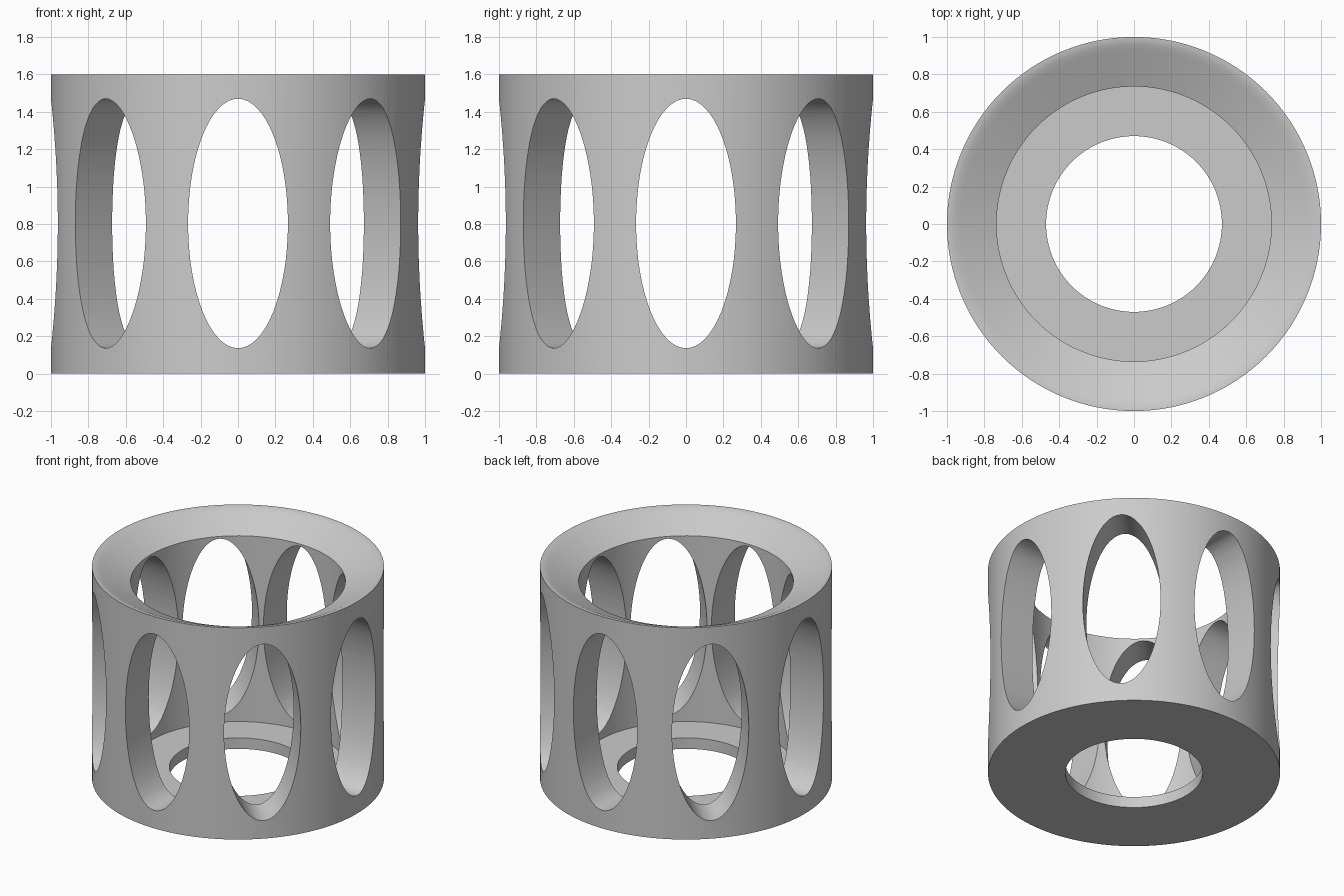
import bpy, bmesh, math
from mathutils import Matrix

if "Cube" in bpy.data.objects:
    bpy.data.objects.remove(bpy.data.objects["Cube"])

SEG = 128

grey = bpy.data.materials.new("light_grey")
grey.diffuse_color = (0.6, 0.6, 0.6, 1)
grey.use_nodes = True
grey.node_tree.nodes["Principled BSDF"].inputs["Base Color"].default_value = grey.diffuse_color


def make_object(name, bm):
    bmesh.ops.recalc_face_normals(bm, faces=bm.faces)
    mesh = bpy.data.meshes.new(name)
    bm.to_mesh(mesh)
    bm.free()
    mesh.materials.append(grey)
    obj = bpy.data.objects.new(name, mesh)
    bpy.context.collection.objects.link(obj)
    return obj


# Cup body: closed (radius, height) profile spun around z, with flared rim and floor hole
profile = [(0.47, 0), (1, 0), (1, 1.6), (0.985, 1.599), (0.96, 1.592),
           (0.93, 1.578), (0.735, 1.487), (0.735, 0.083), (0.47, 0.083)]
bm = bmesh.new()
rings = []
for i in range(SEG):
    a = 2 * math.pi * i / SEG
    rings.append([bm.verts.new((r * math.cos(a), r * math.sin(a), z)) for r, z in profile])
n = len(profile)
for i in range(SEG):
    p, q = rings[i], rings[(i + 1) % SEG]
    for j in range(n):
        k = (j + 1) % n
        bm.faces.new((p[j], q[j], q[k], p[k]))
body = make_object("cup_body", bm)

# Eight separate radial oval cutters
bm = bmesh.new()
for i in range(8):
    place = (Matrix.Rotation(i * math.pi / 4, 4, 'Z')
             @ Matrix.Translation((0.9, 0, 0.803))
             @ Matrix.Diagonal((1, 0.267, 0.667, 1))
             @ Matrix.Rotation(math.pi / 2, 4, 'Y'))
    bmesh.ops.create_cone(bm, cap_ends=True, segments=64, radius1=1, radius2=1,
                          depth=0.46, matrix=place)
cutter = make_object("oval_cutters", bm)
cutter.hide_render = True
cutter.hide_viewport = True

# Cut the oval windows through the wall
cut = body.modifiers.new("oval_windows", 'BOOLEAN')
cut.operation = 'DIFFERENCE'
cut.solver = 'EXACT'
cut.object = cutter
bpy.context.view_layer.update()
result = bpy.data.meshes.new_from_object(
    body.evaluated_get(bpy.context.evaluated_depsgraph_get()))
body.modifiers.clear()
body.data = result
bpy.data.objects.remove(cutter)

# Smooth the curved walls and keep the edges crisp
bpy.ops.object.select_all(action='DESELECT')
body.select_set(True)
bpy.context.view_layer.objects.active = body
bpy.ops.object.shade_smooth_by_angle(angle=math.radians(25))
